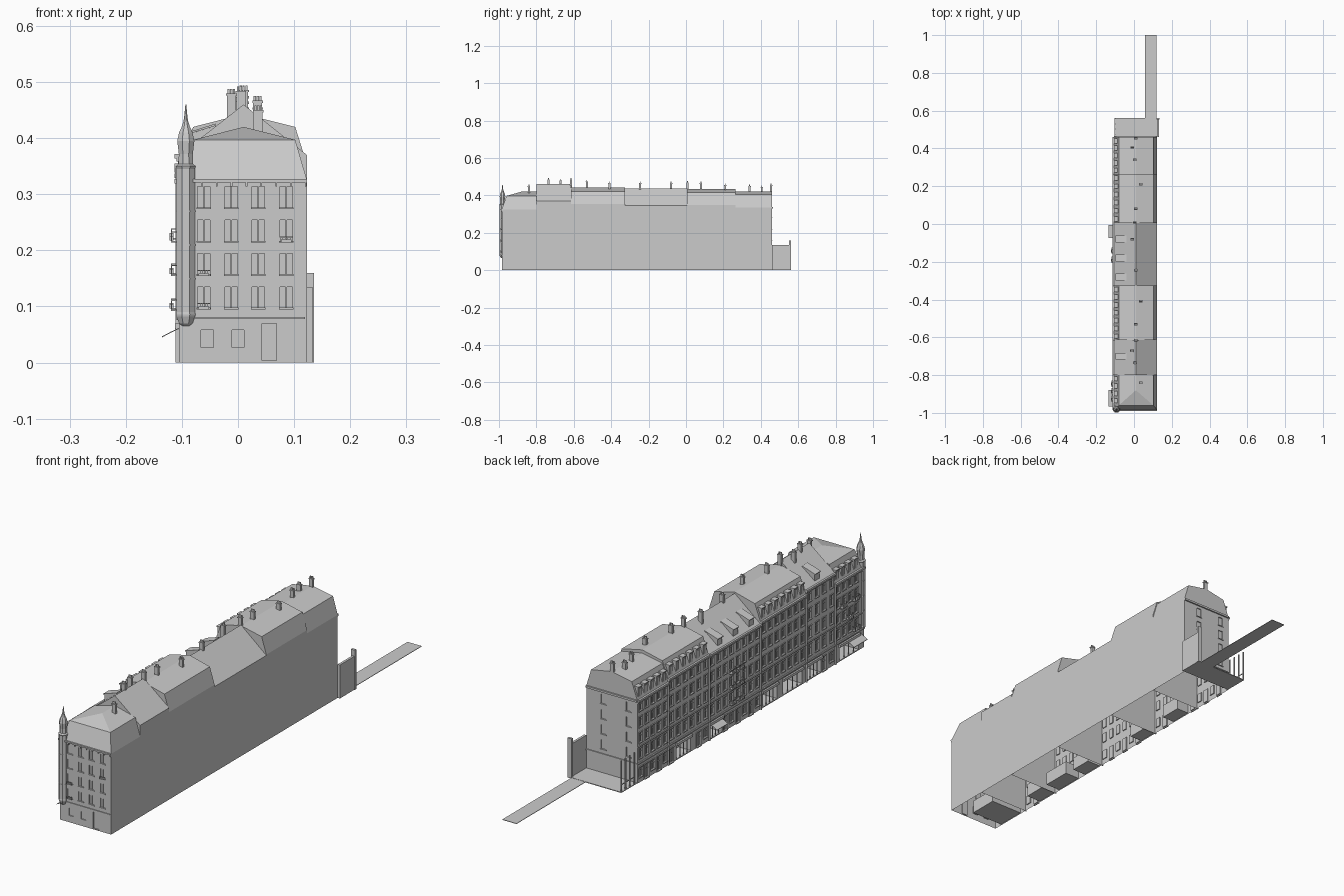
import bpy, bmesh, math

if "Cube" in bpy.data.objects:
    bpy.data.objects.remove(bpy.data.objects["Cube"])

XL, XR, XM = -0.105, 0.123, 0.01      # street wall, rear wall, ridge line
Y0, Y1 = -0.985, 0.46

def finish(name, bm):
    bmesh.ops.recalc_face_normals(bm, faces=bm.faces)
    me = bpy.data.meshes.new(name)
    bm.to_mesh(me)
    bm.free()
    ob = bpy.data.objects.new(name, me)
    bpy.context.collection.objects.link(ob)
    return ob

def boxes(name, lst):
    bm = bmesh.new()
    for a, b, c, d, e, f in lst:
        v = [bm.verts.new((x, y, z)) for z in (e, f) for x, y in ((a, c), (b, c), (b, d), (a, d))]
        for q in ((3, 2, 1, 0), (4, 5, 6, 7), (0, 1, 5, 4), (1, 2, 6, 5), (2, 3, 7, 6), (3, 0, 4, 7)):
            bm.faces.new([v[i] for i in q])
    return finish(name, bm)

def prisms(name, lst):
    """xz profiles extruded along y"""
    bm = bmesh.new()
    for pts, a, b in lst:
        p = [bm.verts.new((x, a, z)) for x, z in pts]
        q = [bm.verts.new((x, b, z)) for x, z in pts]
        bm.faces.new(p)
        bm.faces.new(q[::-1])
        for i in range(len(p)):
            j = (i + 1) % len(p)
            bm.faces.new((p[i], p[j], q[j], q[i]))
    return finish(name, bm)

def lathe(name, pts, cx, cy, n):
    bm = bmesh.new()
    rings = [[bm.verts.new((cx + r * math.cos(math.tau * (i + .5) / n),
                            cy + r * math.sin(math.tau * (i + .5) / n), z)) for i in range(n)] for r, z in pts]
    bm.faces.new(rings[0])
    bm.faces.new(rings[-1])
    for a, b in zip(rings, rings[1:]):
        for i in range(n):
            j = (i + 1) % n
            bm.faces.new((a[i], a[j], b[j], b[i]))
    return finish(name, bm)

def house(name, y0, y1, eave, brk, ridge, hip):
    """walls plus mansard roof (or plain gable when brk is None)"""
    bm = bmesh.new()
    rings = [(XL, XR, y0, 0), (XL, XR, y0, eave)]
    if brk:
        rings.append((-0.08, 0.102, y0 + (0.025 if hip else 0), brk))
    vs = [[bm.verts.new(p) for p in ((a, c, z), (b, c, z), (b, y1, z), (a, y1, z))] for a, b, c, z in rings]
    bm.faces.new(vs[0])
    for a, b in zip(vs, vs[1:]):
        for i in range(4):
            j = (i + 1) % 4
            bm.faces.new((a[i], a[j], b[j], b[i]))
    t = vs[-1]
    r0 = bm.verts.new((XM, y0 + (0.105 if hip else 0), ridge))
    r1 = bm.verts.new((XM, y1, ridge))
    for f in ((t[0], r0, r1, t[3]), (t[1], t[2], r1, r0), (t[0], t[1], r0), (t[2], t[3], r1)):
        bm.faces.new(f)
    return finish(name, bm)

def carve(ob, cuts):
    """cut window recesses and shops, then open the underside"""
    cutter = boxes("opening_cutter", cuts)
    m = ob.modifiers.new("openings", 'BOOLEAN')
    m.operation, m.solver, m.object = 'DIFFERENCE', 'EXACT', cutter
    ev = ob.evaluated_get(bpy.context.evaluated_depsgraph_get())
    bm = bmesh.new()
    bm.from_mesh(ev.to_mesh())
    bmesh.ops.delete(bm, geom=[f for f in bm.faces if all(v.co.z < 1e-4 for v in f.verts)], context='FACES')
    ob.modifiers.clear()
    bm.to_mesh(ob.data)
    bm.free()
    bpy.data.objects.remove(cutter)

# y start, y end, eave, mansard break (None = gable), ridge
SECTIONS = [(Y0, -0.80, .325, .397, .42), (-0.80, -0.615, .37, None, .46), (-0.615, -0.325, .353, .42, .443),
            (-0.325, 0.005, .345, None, .438), (0.005, 0.265, .348, .415, .435), (0.265, Y1, .335, .405, .422)]
SHOPS = [(-.95, -.83, .04), (-.71, -.62, -.04), (-.59, -.47, -.04), (-.43, -.34, -.045), (-.08, 0, -.05), (.12, .21, -.05)]
FX = (-0.061, -0.012, 0.036, 0.086)
trim, bars, corn, dorm, dormroof, sheds, pipes = [], [], [], [], [], [], []

def street_window(cy, z, h, w):
    bars.append((XL + .001, XL + .003, cy - .001, cy + .001, z, z + h))
    bars.append((XL + .001, XL + .003, cy - w, cy + w, z + h * .62, z + h * .62 + .002))
    trim.append((XL - .004, XL, cy - w - .003, cy + w + .003, z - .004, z))
    trim.append((XL - .003, XL, cy - w - .003, cy + w + .003, z + h, z + h + .004))
    for s in (-1, 1):
        trim.append((XL - .002, XL, cy + s * (w + .0015) - .0015, cy + s * (w + .0015) + .0015, z, z + h))

for k, (a, b, eave, brk, ridge) in enumerate(SECTIONS):
    ob = house("house_%d" % (k + 1), a, b, eave, brk, ridge, k == 0)
    cuts = []
    ya = a + .03 if k == 0 else a
    n = round((b - ya) / .042)
    p = (b - ya) / n
    fh = (eave - .08) / 4
    for i in range(n):
        cy = ya + (i + .5) * p
        for f in range(4):
            z = .08 + f * fh + fh * .28
            cuts.append((XL - .01, XL + .004, cy - .01, cy + .01, z, z + fh * .6))
            street_window(cy, z, fh * .6, .01)
        if not any(s[0] - .015 < cy < s[1] + .015 for s in SHOPS):
            z = .004 if i % 2 else .022
            cuts.append((XL - .01, XL + .004, cy - .012, cy + .012, z, .06))
            street_window(cy, z, .06 - z, .012)
        if brk:      # roof dormers
            dorm.append((XL + .003, -.075, cy - .011, cy + .011, eave + .008, eave + .048))
            bars.append((XL + .001, XL + .003, cy - .007, cy + .007, eave + .014, eave + .042))
            dormroof.append((XL - .001, -.072, cy - .013, cy + .013, eave + .048, eave + .052))
    for s in SHOPS:
        if a <= s[0] < b:
            cuts.append((XL - .02, s[2], s[0], s[1], .004, .058))
            trim.append((XL - .007, XL, s[0] - .006, s[1] + .006, .06, .07))
            for q in range(1, 4):
                y = s[0] + (s[1] - s[0]) * q / 4
                bars.append((XL, XL + .003, y - .001, y + .001, .004, .058))
    if k == 0:       # narrow front elevation
        for f in range(4):
            for x in FX:
                z = .098 + f * .0595
                cuts.append((x - .011, x + .011, Y0 - .01, Y0 + .004, z, z + .037))
                bars.append((x - .001, x + .001, Y0 + .001, Y0 + .003, z, z + .037))
                trim.append((x - .013, x + .013, Y0 - .003, Y0, z - .003, z))
        for x, w, z0, z1 in ((-.055, .011, .027, .058), (0, .011, .027, .058), (.056, .013, .004, .07)):
            cuts.append((x - w, x + w, Y0 - .01, Y0 + .004, z0, z1))
    if k == 5:       # far end elevation
        for f in range(4):
            for x in (-.065, .047):
                z = .098 + f * .061
                cuts.append((x - .01, x + .01, Y1 - .004, Y1 + .01, z, z + .037))
                trim.append((x - .013, x + .013, Y1, Y1 + .003, z - .003, z))
    carve(ob, cuts)
    # cornices, string courses and downpipes
    corn += [(XL - .008, XL, a, b, eave - .006, eave + .002), (XL - .005, XL, a, b, eave - .012, eave - .006),
             (XL - .005, XL, a, b, .076, .081), (XL - .003, XL, a, b, .08 + fh, .083 + fh)]
    if k:
        pipes.append((XL - .006, XL, a - .002, a + .002, 0, min(eave, SECTIONS[k - 1][2])))

corn += [(-.08, XR, Y0 - .006, Y0, .321, .327), (-.08, XR - .004, Y0 - .003, Y0, .078, .081),
         (XL, XR, Y1, Y1 + .006, .329, .337), (XL, XR, Y1, Y1 + .004, .077, .081)]
corn += [(-.066 + i * .0265, -.063 + i * .0265, Y0 - .005, Y0, .314, .321) for i in range(8)]

# sloping dormers on the gabled houses
for cy, e in ((-.70, .378), (-.28, .353), (-.18, .353), (-.08, .353)):
    sheds.append((((-.095, e), (-.095, e + .027), (-.04, e + .044), (-.04, e + .02)), cy - .015, cy + .015))
    sheds.append((((-.099, e + .026), (-.099, e + .029), (-.04, e + .048), (-.04, e + .044)), cy - .018, cy + .018))

boxes("window_trim", trim)
boxes("window_bars", bars)
boxes("cornices", corn)
boxes("dormers", dorm)
boxes("dormer_roofs", dormroof)
boxes("downpipes", pipes)
prisms("shed_dormers", sheds)

# chimneys: x, y, top
stacks, pots = [], []
for x, y, top in ((-.01, .405, .445), (.005, .34, .45), (.035, .21, .455), (.01, .08, .465), (.005, .008, .468),
                  (-.01, -.08, .465), (.01, -.245, .465), (.035, -.41, .467), (.01, -.53, .475), (-.012, -.67, .48),
                  (.005, -.735, .484), (.01, -.615, .486), (.036, -.84, .45), (.01, .455, .455)):
    stacks.append((x - .008, x + .008, y - .005, y + .005, top - .085, top))
    stacks.append((x - .0095, x + .0095, y - .0065, y + .0065, top - .004, top))
    pots += [(x + d - .002, x + d + .002, y - .002, y + .002, top, top + .008) for d in (-.005, 0, .005)]
boxes("chimney_stacks", stacks)
boxes("chimney_pots", pots)

# corner turret
TX, TY = -.093, -.981
lathe("turret", [(.007, .065), (.013, .07), (.018, .082), (.0185, .086), (.0175, .09), (.0175, .345), (.0195, .35),
                 (.014, .354), (.0135, .372), (.0165, .395), (.013, .41), (.008, .42), (.0045, .43), (.003, .44),
                 (.0008, .46)], TX, TY, 8)
for i in range(1, 4):
    z = .088 + i * .06
    lathe("turret_band", [(.0185, z), (.0185, z + .003)], TX, TY, 8)

# railed balconies with planters
rails, plants = [], []
def balcony(y, z, half, depth=.014):
    x = XL - depth
    rails.append((x, XL, y - half, y + half, z - .003, z))
    rails.append((x, x + .0015, y - half, y + half, z + .015, z + .017))
    m = int(half * 2 / .005)
    for i in range(m + 1):
        q = y - half + i * 2 * half / m
        rails.append((x, x + .001, q - .0005, q + .0005, z, z + .016))
    for s in (-half, half):
        rails.append((x, XL, y + s - .0007, y + s + .0007, z + .015, z + .017))
    plants.append((x - .003, x + .004, y - half * .6, y + half * .3, z + .001, z + .009))
for y in (-.14, -.19):
    for z in (.097, .16, .222):
        balcony(y, z, .016)
for y, z in ((-.925, .095), (-.885, .157), (-.925, .217), (-.845, .217)):
    balcony(y, z, .016)
for x, z in ((-.061, .098), (-.061, .157), (.086, .217)):
    rails.append((x - .012, x + .012, Y0 - .006, Y0 - .004, z + .006, z + .008))
    rails += [(x - .011 + i * .0044, x - .01 + i * .0044, Y0 - .006, Y0 - .005, z - .003, z + .007) for i in range(6)]
    plants.append((x - .009, x + .009, Y0 - .006, Y0, z - .003, z + .002))
boxes("balcony_rails", rails)
boxes("planters", plants)

# shop awnings
prisms("awnings", [(((XL, .06), (-.12, .053), (-.135, .045), (-.135, .047), (-.12, .055), (XL, .062)), a, b)
                   for a, b in ((-.965, -.88), (-.075, -.005))])

# far yard: slab, boundary wall, railing and path
boxes("yard_slab", [(-.103, .133, Y1, .56, 0, .003)])
boxes("yard_wall", [(.123, .133, Y1, .56, 0, .135), (.118, .135, .552, .562, 0, .16)])
boxes("yard_railing", [(-.103, -.099, y - .002, y + .002, 0, .13) for y in (.475, .503, .53, .557)]
      + [(-.102, -.1, .475, .557, .03, .033)])
boxes("path", [(.057, .12, .56, 1.0, 0, .002)])
